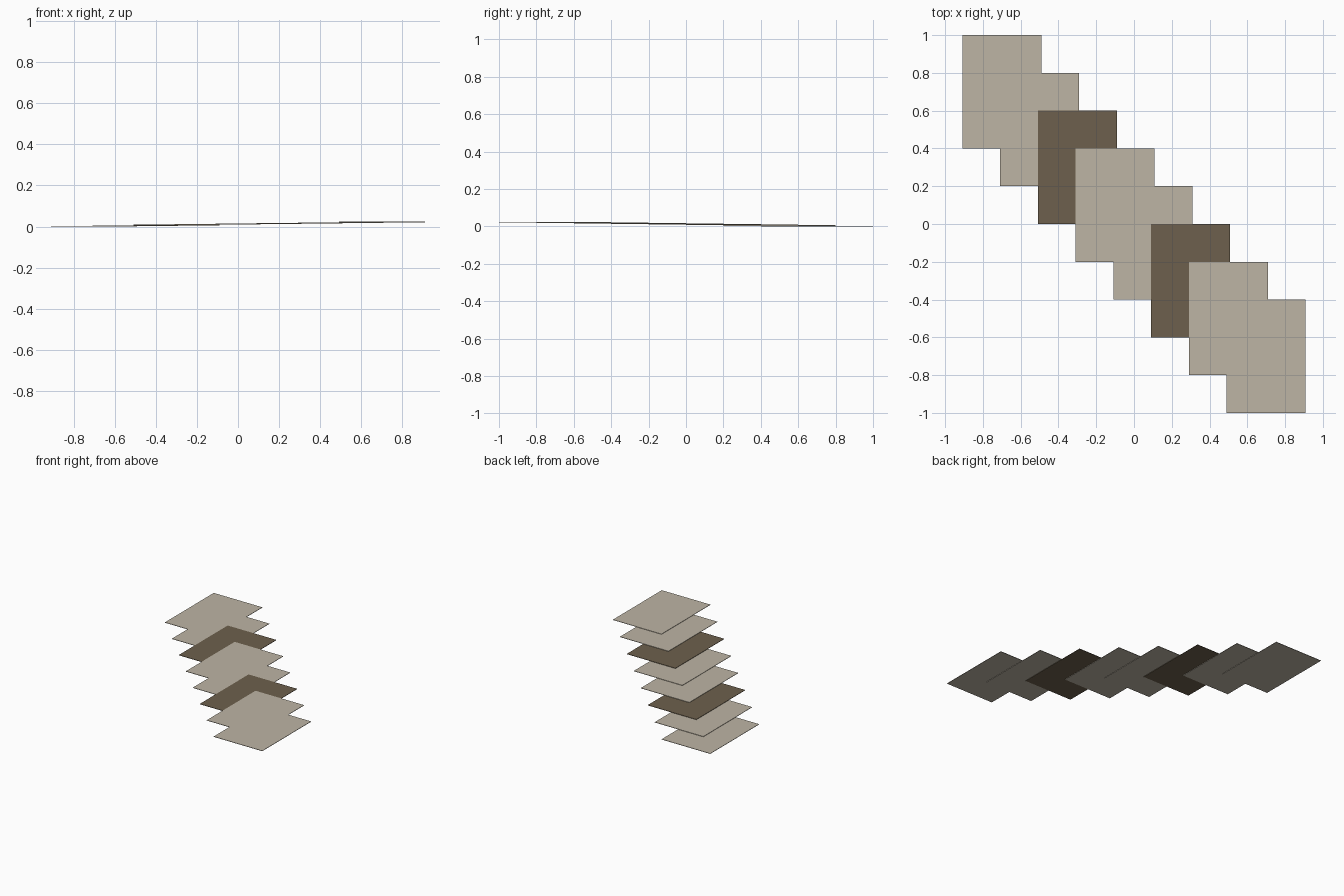
import bpy

if "Cube" in bpy.data.objects:
    bpy.data.objects.remove(bpy.data.objects["Cube"])


def material(name, rgb):
    mat = bpy.data.materials.new(name)
    mat.diffuse_color = (*rgb, 1.0)
    mat.use_nodes = True
    mat.node_tree.nodes["Principled BSDF"].inputs["Base Color"].default_value = mat.diffuse_color
    return mat


pale = material("pale stone", (0.51, 0.46, 0.375))
brown = material("dark brown", (0.155, 0.118, 0.074))

WIDTH, DEPTH, THICK = 0.418, 0.6, 0.003
STEP = 0.2

# Fanned stack of thin cards, each one shifted and laid on the previous one
for i in range(8):
    bpy.ops.mesh.primitive_cube_add(
        size=1,
        location=(-0.7 + STEP * i, 0.7 - STEP * i, THICK * (i + 0.5)))
    card = bpy.context.object
    card.name = f"card_{i + 1}"
    card.scale = (WIDTH, DEPTH, THICK)
    bpy.ops.object.transform_apply(location=False, rotation=False, scale=True)
    # Every third card is dark
    card.data.materials.append(brown if i % 3 == 2 else pale)
